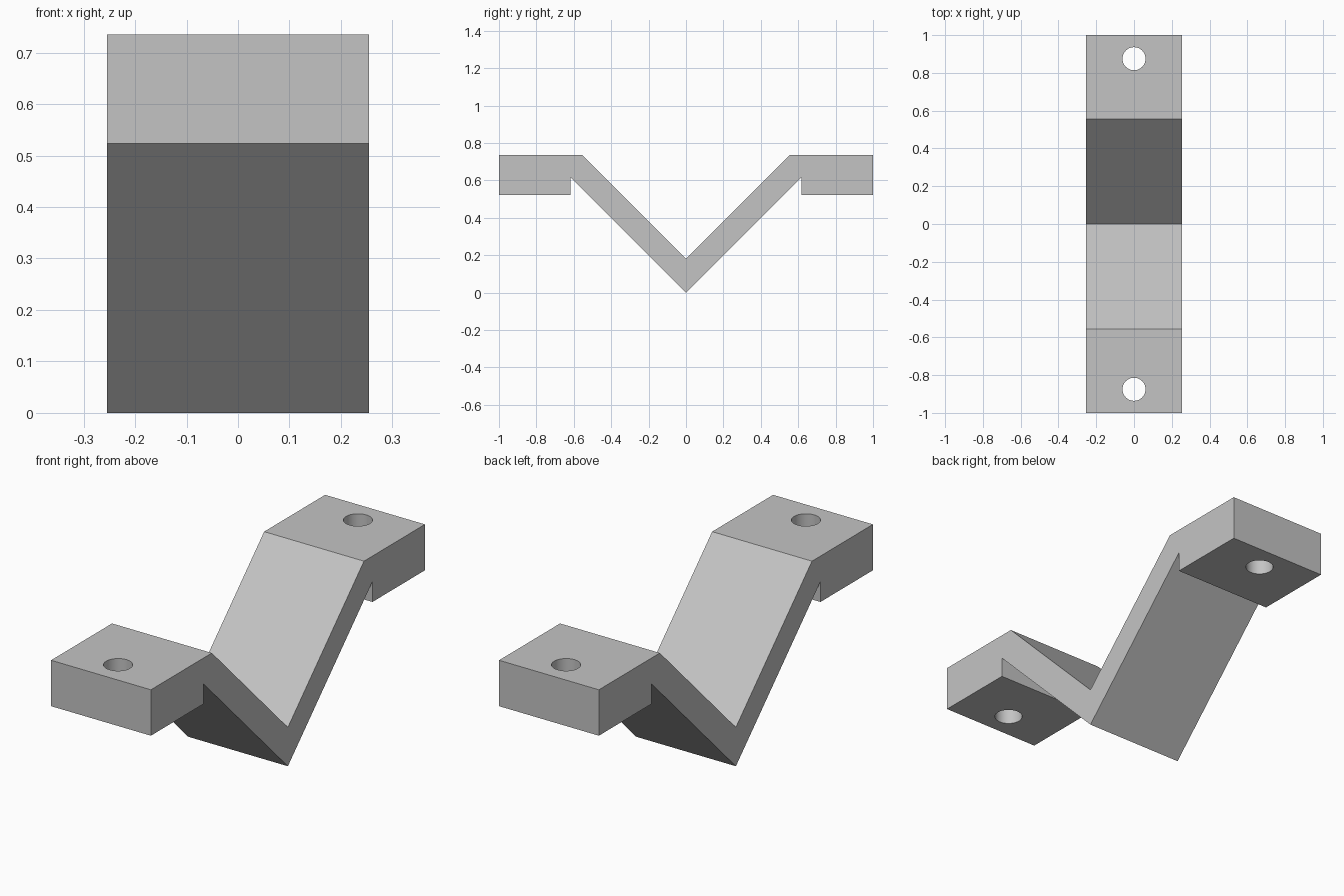
import bpy
import bmesh
from math import radians

cube = bpy.data.objects.get("Cube")
if cube:
    bpy.data.objects.remove(cube, do_unlink=True)

HALF_WIDTH = 0.255
HOLE_Y, HOLE_RADIUS = 0.875, 0.061

# Plain grey finish
grey = bpy.data.materials.new("light grey")
grey.use_nodes = True
colour = (0.55, 0.55, 0.55, 1)
grey.diffuse_color = colour
grey.node_tree.nodes["Principled BSDF"].inputs["Base Color"].default_value = colour

# Half of the bracket outline (y, z), from the bottom point round to the inner notch
half = [(0, 0), (0.617, 0.617), (0.617, 0.523), (1, 0.523),
        (1, 0.735), (0.555, 0.735), (0, 0.18)]
outline = half + [(-y, z) for y, z in half[-2:0:-1]]

# Bracket body: the outline extruded across its width
bm = bmesh.new()
face = bm.faces.new([bm.verts.new((-HALF_WIDTH, y, z)) for y, z in outline])
side = bmesh.ops.extrude_face_region(bm, geom=[face])
moved = [v for v in side["geom"] if isinstance(v, bmesh.types.BMVert)]
bmesh.ops.translate(bm, verts=moved, vec=(2 * HALF_WIDTH, 0, 0))
bmesh.ops.recalc_face_normals(bm, faces=bm.faces)
mesh = bpy.data.meshes.new("v_bracket")
bm.to_mesh(mesh)
bm.free()
mesh.materials.append(grey)
bracket = bpy.data.objects.new("v_bracket", mesh)
bpy.context.collection.objects.link(bracket)

# Screw holes through both mounting pads
for sign in (-1, 1):
    bpy.ops.mesh.primitive_cylinder_add(vertices=48, radius=HOLE_RADIUS, depth=0.5,
                                        location=(0, sign * HOLE_Y, 0.63))
    cutter = bpy.context.object
    cutter.name = "hole_cutter"
    cutter.hide_render = True
    cutter.data.materials.append(grey)
    cut = bracket.modifiers.new("screw_hole", "BOOLEAN")
    cut.operation = "DIFFERENCE"
    cut.solver = "EXACT"
    cut.object = cutter
    bpy.ops.object.select_all(action="DESELECT")
    bracket.select_set(True)
    bpy.context.view_layer.objects.active = bracket
    bpy.ops.object.modifier_apply(modifier=cut.name)
    bpy.data.objects.remove(cutter, do_unlink=True)

# Smooth hole walls, crisp edges elsewhere
bpy.ops.object.shade_smooth_by_angle(angle=radians(30))
